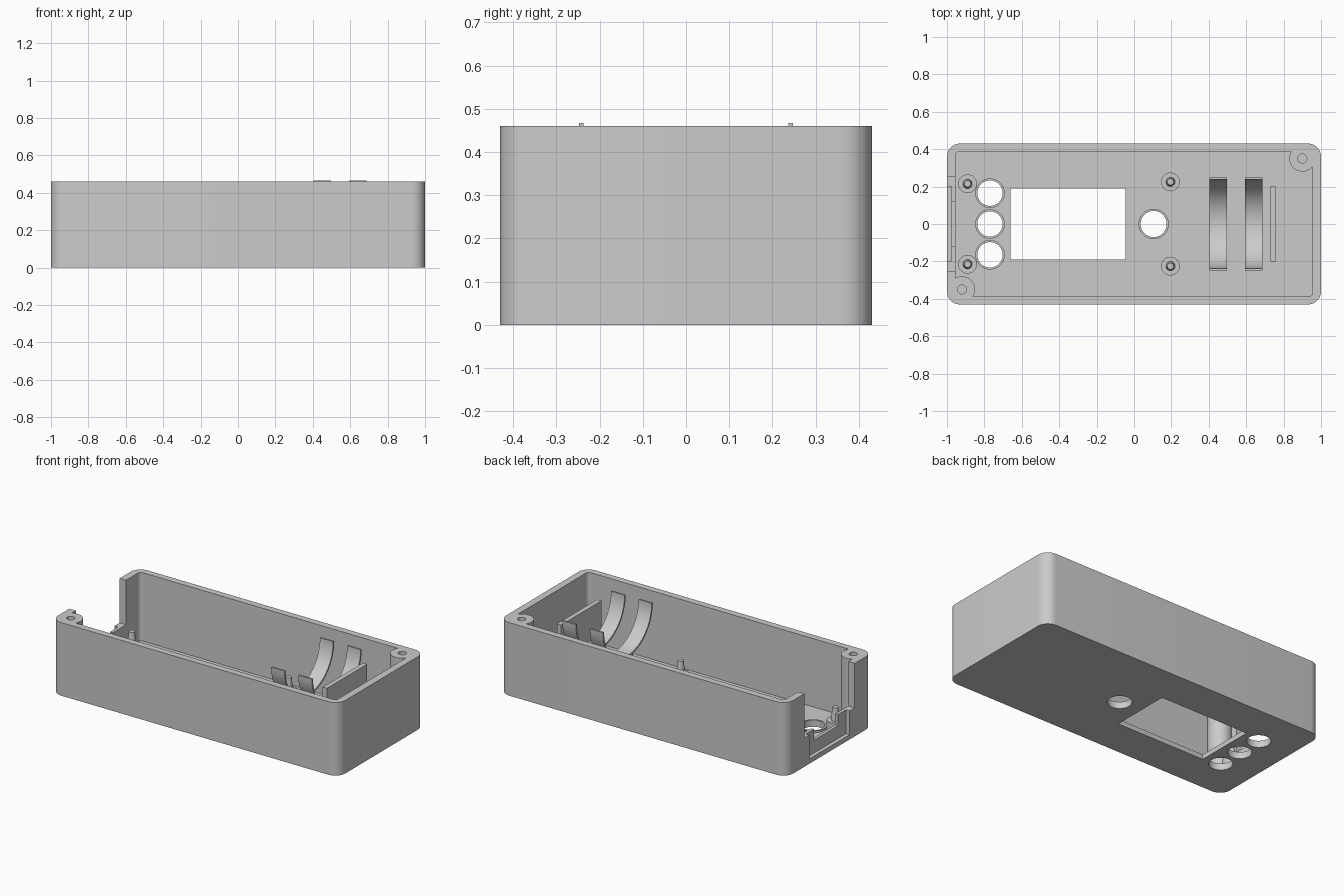
import bpy, bmesh
from math import sin, cos, pi
from mathutils import Vector

cube = bpy.data.objects.get("Cube")
if cube:
    bpy.data.objects.remove(cube, do_unlink=True)

GREY = (0.6, 0.6, 0.6, 1)
grey = bpy.data.materials.new("light_grey_plastic")
grey.use_nodes = True
grey.diffuse_color = GREY
grey.node_tree.nodes["Principled BSDF"].inputs["Base Color"].default_value = GREY


def prism(name, outline, start, end, along_x=False):
    """Extrude a 2D outline along z, or a (y, z) outline along x."""
    bm = bmesh.new()
    place = (lambda p: (start, *p)) if along_x else (lambda p: (*p, start))
    face = bm.faces.new([bm.verts.new(place(p)) for p in outline])
    side = bmesh.ops.extrude_face_region(bm, geom=[face])["geom"]
    step = Vector((end - start, 0, 0)) if along_x else Vector((0, 0, end - start))
    bmesh.ops.translate(bm, vec=step, verts=[v for v in side if isinstance(v, bmesh.types.BMVert)])
    bmesh.ops.recalc_face_normals(bm, faces=bm.faces)
    mesh = bpy.data.meshes.new(name)
    bm.to_mesh(mesh)
    bm.free()
    mesh.materials.append(grey)
    ob = bpy.data.objects.new(name, mesh)
    bpy.context.collection.objects.link(ob)
    return ob


def arc(x, y, r, a0, a1, n):
    return [(x + r * cos(a0 + (a1 - a0) * i / n), y + r * sin(a0 + (a1 - a0) * i / n))
            for i in range(n + 1)]


def rounded(hx, hy, r):
    pts = []
    for k, (sx, sy) in enumerate([(1, 1), (-1, 1), (-1, -1), (1, -1)]):
        pts += arc(sx * (hx - r), sy * (hy - r), r, k * pi / 2, (k + 1) * pi / 2, 10)
    return pts


def box(name, x0, x1, y0, y1, z0, z1):
    return prism(name, [(x0, y0), (x1, y0), (x1, y1), (x0, y1)], z0, z1)


def cylinder(name, x, y, r, z0, z1):
    return prism(name, arc(x, y, r, 0, 2 * pi, 40)[:-1], z0, z1)


def combine(target, tool, operation="DIFFERENCE"):
    """Bake one boolean into the target and drop the tool."""
    mod = target.modifiers.new("combine", "BOOLEAN")
    mod.operation, mod.solver, mod.object = operation, "EXACT", tool
    graph = bpy.context.evaluated_depsgraph_get()
    graph.update()
    mesh = bpy.data.meshes.new_from_object(target.evaluated_get(graph))
    target.modifiers.clear()
    target.data = mesh
    bpy.data.objects.remove(tool, do_unlink=True)


FLOOR, TOP = 0.03, 0.46

# Open tray with rounded corners
case = prism("case", rounded(1, 0.43, 0.07), 0, TOP)
combine(case, prism("cavity_cutter", rounded(0.955, 0.388, 0.02), FLOOR, 1))

# Two lid screw bosses in opposite corners
for x, y in [(0.9, 0.35), (-0.92, -0.35)]:
    combine(case, cylinder("boss", x, y, 0.07, 0.01, TOP), "UNION")
    combine(case, cylinder("screw_cutter", x, y, 0.024, 0.15, 1))

# Collared round holes in the floor
holes = [(-0.77, y, 0.068) for y in (-0.165, 0, 0.165)] + [(0.105, 0, 0.07)]
for x, y, r in holes:
    combine(case, cylinder("collar", x, y, r + 0.011, 0.01, FLOOR + 0.012), "UNION")
for x, y, r in holes:
    combine(case, cylinder("hole_cutter", x, y, r, -0.1, 0.2))

# Display window
combine(case, box("window_cutter", -0.66, -0.045, -0.19, 0.19, -0.1, 0.2))

# Stepped opening in the end wall: wide gap, outer recess, inner notch
combine(case, box("gap_cutter", -1.1, -0.92, -0.25, 0.25, 0.18, 1))
combine(case, box("recess_cutter", -1.1, -0.975, -0.2, 0.2, FLOOR, 1))
combine(case, box("notch_cutter", -1.1, -0.92, -0.12, 0.12, 0.11, 1))
parts = [case]

# Circuit board standoffs with locating pins
for x, y in [(-0.89, 0.215), (0.195, 0.225)]:
    for side in (-1, 1):
        parts.append(cylinder("standoff", x, side * y, 0.05, FLOOR, 0.09))
        pin = cylinder("standoff_pin", x, side * y, 0.025, 0.09, 0.17)
        for v in pin.data.vertices:
            if v.co.z > 0.15:
                v.co.x = x + (v.co.x - x) * 0.7
                v.co.y = side * y + (v.co.y - side * y) * 0.7
        parts.append(pin)

# Curved cradle straps on short pedestals
strap = arc(0, 0.467, 0.248, pi, 2 * pi, 36) + arc(0, 0.467, 0.237, 2 * pi, pi, 36)
for x0, x1 in [(0.405, 0.497), (0.594, 0.688)]:
    parts.append(prism("cradle_strap", strap, x0, x1, along_x=True))
    parts.append(box("cradle_pedestal", x0, x1, -0.05, 0.05, FLOOR, 0.224))

# Upright divider behind the cradle
parts.append(box("divider", 0.73, 0.76, -0.2, 0.2, FLOOR, 0.41))

# Smooth curved walls, keep edges sharp
bpy.ops.object.select_all(action="DESELECT")
for ob in parts:
    ob.select_set(True)
bpy.context.view_layer.objects.active = case
bpy.ops.object.shade_smooth_by_angle(angle=pi / 6)
